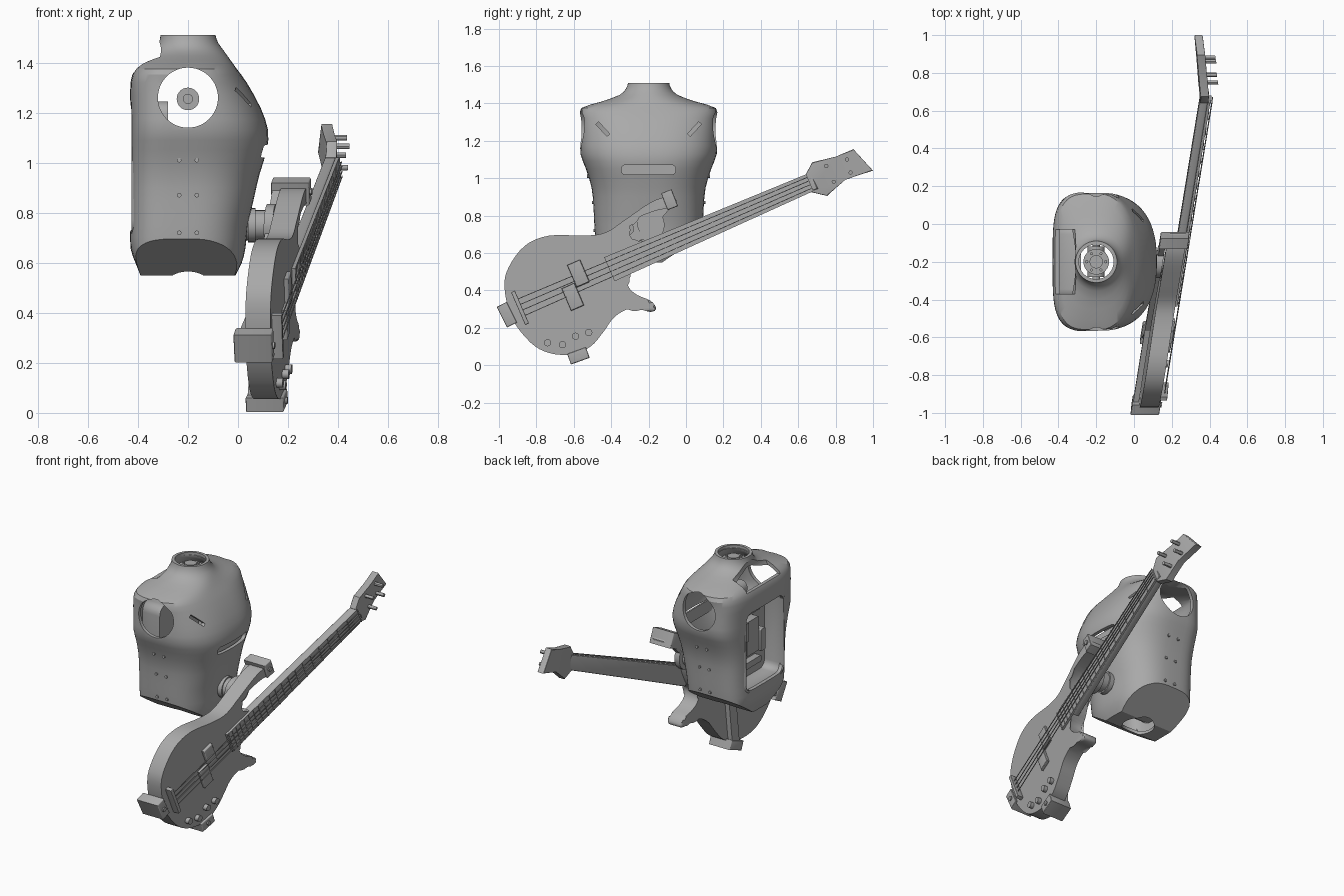
import bpy, bmesh, math
from mathutils import Vector, Matrix

cube = bpy.data.objects.get("Cube")
if cube:
    bpy.data.objects.remove(cube)

mat = bpy.data.materials.new("plain grey")
mat.use_nodes = True
mat.diffuse_color = (0.4, 0.4, 0.4, 1)
mat.node_tree.nodes["Principled BSDF"].inputs["Base Color"].default_value = (0.4, 0.4, 0.4, 1)

# Guitar space is (depth, y, z), sheared so that the face leans against the chest
LEAN = Matrix(((1, 0.15, 0.03, 0.263), (0, 1, 0, 0), (0, 0, 1, 0), (0, 0, 0, 1)))
MID = -0.2  # y of the torso's mirror plane, and x of its shoulder axis


def make(name, bm, matrix=None, angle=30):
    if matrix:
        bm.transform(matrix)
    bmesh.ops.recalc_face_normals(bm, faces=bm.faces)
    me = bpy.data.meshes.new(name)
    bm.to_mesh(me)
    bm.free()
    me.materials.append(mat)
    ob = bpy.data.objects.new(name, me)
    bpy.context.collection.objects.link(ob)
    bpy.ops.object.select_all(action='DESELECT')
    ob.select_set(True)
    bpy.context.view_layer.objects.active = ob
    bpy.ops.object.shade_smooth_by_angle(angle=math.radians(angle))
    return ob


def spline(pts, k, closed):
    pts = [Vector(p) for p in pts]
    n, out = len(pts), []
    for i in range(n if closed else n - 1):
        q = [pts[j % n] if closed else pts[min(max(j, 0), n - 1)] for j in range(i - 1, i + 3)]
        for s in range(k):
            t = s / k
            out.append(q[1] + 0.5 * t * (q[2] - q[0] + t * (2 * q[0] - 5 * q[1] + 4 * q[2] - q[3]
                       + t * (3 * q[1] - q[0] - 3 * q[2] + q[3]))))
    return out if closed else out + [pts[-1]]


def prism(bm, outline, d0, d1, bevel=0):
    rings = [[bm.verts.new((d, p[0], p[1])) for p in outline] for d in (d0, d1)]
    caps = [bm.faces.new(r) for r in rings]
    n = len(outline)
    for i in range(n):
        j = (i + 1) % n
        bm.faces.new((rings[0][i], rings[0][j], rings[1][j], rings[1][i]))
    if bevel:
        edges = list({e for f in caps for e in f.edges})
        bmesh.ops.bevel(bm, geom=edges, offset=bevel, segments=3, profile=0.5, affect='EDGES')
    return caps


def bar(p, q, w0, w1=None):
    p, q = Vector(p), Vector(q)
    n = (q - p).normalized().orthogonal() / 2
    w1 = w1 or w0
    return [p + n * w0, q + n * w1, q - n * w1, p - n * w0]


def rounded(cy, cz, hy, hz, r):
    out = []
    for i, (sy, sz) in enumerate(((1, 1), (-1, 1), (-1, -1), (1, -1))):
        for k in range(6):
            a = math.pi / 2 * (i + k / 5)
            out.append((cy + sy * (hy - r) + r * math.cos(a), cz + sz * (hz - r) + r * math.sin(a)))
    return out


def cyl(bm, c, r, length, axis, seg=32):
    rot = Vector((0, 0, 1)).rotation_difference(Vector(axis)).to_matrix().to_4x4()
    bmesh.ops.create_cone(bm, cap_ends=True, segments=seg, radius1=r, radius2=r, depth=length,
                          matrix=Matrix.Translation(c) @ rot)


# Torso shell: rows of height, back x, front x, half width
rows = spline([(.55, -.39, -.01, .25), (.6, -.41, .015, .27), (.66, -.43, .03, .283),
               (.75, -.43, .04, .29), (.85, -.43, .062, .295), (.95, -.43, .085, .305),
               (1.05, -.43, .115, .335), (1.13, -.43, .12, .365), (1.22, -.43, .09, .365),
               (1.32, -.43, .035, .365), (1.375, -.41, -.005, .36), (1.41, -.37, -.03, .25),
               (1.445, -.335, -.055, .155), (1.48, -.315, -.08, .12), (1.51, -.31, -.09, .11)], 2, False)
SEG = 64
bm = bmesh.new()
rings = []
for z, xb, xf, w in rows:
    neck = min(max((z - 1.37) / 0.07, 0), 1)
    ring = []
    for i in range(SEG):
        a = 2 * math.pi * i / SEG
        c, s = math.cos(a), math.sin(a)
        e = 2 / ((2.5 if c > 0 else 4) * (1 - neck) + 2 * neck)
        reach = xf - MID if c > 0 else MID - xb
        ring.append(bm.verts.new((MID + reach * math.copysign(abs(c) ** e, c),
                                  MID + w * math.copysign(abs(s) ** e, s), z)))
    rings.append(ring)
for lo, hi in zip(rings, rings[1:]):
    for i in range(SEG):
        j = (i + 1) % SEG
        bm.faces.new((lo[i], lo[j], hi[j], hi[i]))
bm.faces.new(rings[0])
bm.faces.new(rings[-1])
# sloping leg faces
for side in (1, -1):
    bmesh.ops.bisect_plane(bm, geom=bm.verts[:] + bm.edges[:] + bm.faces[:], clear_outer=True,
                           plane_co=(0, MID + side * .285, .695), plane_no=(0, side * .14, -.205))
    bmesh.ops.holes_fill(bm, edges=[e for e in bm.edges if e.is_boundary], sides=0)
torso = make("torso_shell", bm)
shell = torso.modifiers.new("wall", 'SOLIDIFY')
shell.thickness, shell.offset = 0.022, -1
bpy.ops.object.modifier_apply(modifier="wall")

# Openings in the shell
cuts = [bmesh.new() for _ in range(8)]
cyl(cuts[0], (MID, MID, 1.26), .12, 1, (0, 1, 0), 48)
cyl(cuts[1], (MID, MID, 1.5), .092, .2, (0, 0, 1), 48)
cyl(cuts[2], (MID, MID, .55), .095, .15, (0, 0, 1), 48)
cyl(cuts[3], (-.4, MID, 1.45), .092, .34, (0, 1, 0), 48)
prism(cuts[4], rounded(MID, 1.045, .145, .025, .02), 0, .3)
prism(cuts[5], rounded(MID, .98, .19, .25, .05), -.6, -.38)
for k, side in ((6, 1), (7, -1)):
    prism(cuts[k], bar((MID + side * .275, 1.295), (MID + side * .215, 1.23), .02), -.15, .3)
for c in cuts:
    cutter = make("cutter", c)
    cutter.hide_render = True
    bpy.context.view_layer.objects.active = torso
    mod = torso.modifiers.new("opening", 'BOOLEAN')
    mod.operation, mod.solver, mod.object = 'DIFFERENCE', 'EXACT', cutter
    bpy.ops.object.modifier_apply(modifier="opening")
    bpy.data.objects.remove(cutter)
bpy.ops.object.select_all(action='DESELECT')
torso.select_set(True)
bpy.ops.object.shade_smooth_by_angle(angle=math.radians(30))

# Back tray, open to the rear, with fittings
bm = bmesh.new()
caps = prism(bm, rounded(MID, .98, .2, .265, .055), -.425, -.28)
bmesh.ops.delete(bm, geom=[caps[0]], context='FACES_ONLY')
tray = make("back_tray", bm)
tray.modifiers.new("wall", 'SOLIDIFY').thickness = 0.012
bm = bmesh.new()
for y, z, hy, hz, d in ((0, 1.0, .06, .11, .05), (.09, 1.06, .02, .06, .07), (-.09, .95, .025, .07, .06),
                        (0, 1.15, .1, .015, .03), (0, .82, .1, .02, .04)):
    prism(bm, rounded(MID + y, z, hy, hz, .008), -.29 - d, -.285)
make("tray_fittings", bm)

# Chest slot backing, shoulder hub and neck flange
bm = bmesh.new()
prism(bm, rounded(MID, 1.045, .16, .04, .02), .06, .07)
make("chest_slot_panel", bm)
bm = bmesh.new()
cyl(bm, (MID, MID, 1.255), .045, .16, (0, 1, 0))
cyl(bm, (MID, MID, 1.255), .02, .18, (0, 1, 0))
make("shoulder_hub", bm)
bm = bmesh.new()
cyl(bm, (MID, MID, 1.46), .068, .02, (0, 0, 1))
cyl(bm, (MID, MID, 1.47), .035, .03, (0, 0, 1))
for k in range(6):
    a = k * math.pi / 3
    cyl(bm, (MID + .05 * math.cos(a), MID + .05 * math.sin(a), 1.472), .008, .012, (0, 0, 1), 8)
make("neck_flange", bm)

# Side bolts
bm = bmesh.new()
for side in (1, -1):
    for z, w in ((1.01, .323), (.87, .297), (.72, .289)):
        for x in (-.235, -.165):
            cyl(bm, (x, MID + side * w, z), .009, .012, (0, 1, 0), 10)
make("side_bolts", bm)

# Guitar body
outline = spline([(-.05, .88), (-.1, .9), (-.19, .87), (-.33, .775), (-.43, .71), (-.54, .693), (-.73, .693),
                  (-.86, .64), (-.95, .52), (-.97, .41), (-.93, .25), (-.83, .12), (-.73, .065),
                  (-.61, .058), (-.51, .1), (-.44, .18), (-.38, .26), (-.29, .305), (-.19, .285),
                  (-.16, .305), (-.19, .345), (-.26, .375), (-.305, .415), (-.315, .47), (-.27, .535),
                  (-.23, .66), (-.29, .66), (-.315, .71), (-.27, .78), (-.165, .825), (-.075, .845)], 4, True)
bm = bmesh.new()
prism(bm, outline, -.1, 0, .014)
make("guitar_body", bm, LEAN)

# Neck, fretboard, frets and strings, placed along the neck line
start, end = Vector((-.41, .513)), Vector((.66, .975))
along = (end - start).normalized()
across = Vector((-along.y, along.x))
length = (end - start).length


def on_neck(s, o=0):
    return start + along * s + across * o


bm = bmesh.new()
prism(bm, bar(on_neck(.12), on_neck(length + .03), .125, .095), -.045, .001, .01)
make("guitar_neck", bm, LEAN)
bm = bmesh.new()
prism(bm, bar(start, end, .14, .098), 0, .014)
make("fretboard", bm, LEAN)
bm = bmesh.new()
for k in range(21):
    s = length + .52 - (length + .52) * 2 ** (-k / 12)
    h = .048 + .02 * s / length
    s = length - s
    h = .068 - .02 * s / length
    prism(bm, bar(on_neck(s, -h), on_neck(s, h), .005), .013, .018)
make("frets", bm, LEAN)
bm = bmesh.new()
for k in (-1.5, -.5, .5, 1.5):
    prism(bm, bar(on_neck(-.52, k * .032), on_neck(length, k * .021), .004), .022, .026)
make("strings", bm, LEAN)

# Headstock, bent back, with tuning pegs
bm = bmesh.new()
prism(bm, [(.64, 1.02), (.675, 1.085), (.8, 1.115), (.895, 1.155), (1.0, 1.04), (.85, .995), (.755, .905),
           (.67, .925)], -.04, .004, .004)
for y, z in ((.75, 1.065), (.86, 1.1), (.88, 1.03), (.79, .98)):
    cyl(bm, (.025, y, z), .011, .07, (1, 0, 0), 12)
for v in bm.verts:
    v.co.x -= .25 * max(v.co.y - .66, 0)
make("headstock", bm, LEAN)

# Pickups, bridge and knobs
bm = bmesh.new()
for y, z in ((-.575, .49), (-.605, .365)):
    c = Vector((y, z))
    prism(bm, bar(c - across * .065, c + across * .065, .075), -.005, .018, .006)
make("pickups", bm, LEAN)
bm = bmesh.new()
prism(bm, bar(on_neck(-.52, -.095), on_neck(-.52, .095), .022), -.005, .04, .003)
make("bridge", bm, LEAN)
bm = bmesh.new()
for p in ((-.74, .12), (-.66, .11), (-.59, .155), (-.52, .175)):
    cyl(bm, (.01, *p), .019, .03, (1, 0, 0), 20)
make("knobs", bm, LEAN)

# Mount that carries the guitar: hub, rear arms and edge clamps
hub = (-.2, .75)
bm = bmesh.new()
cyl(bm, (.09, *hub), .06, .12, (1, 0, 0))
cyl(bm, (.055, *hub), .068, .03, (1, 0, 0))
make("mount_hub", bm)
bm = bmesh.new()
prism(bm, rounded(*hub, .085, .085, .08), -.14, -.105)
for p, q in ((hub, (-.09, .88)), (hub, (-.55, .42)), ((-.55, .42), (-.95, .27)), ((-.55, .42), (-.575, .05))):
    prism(bm, bar(p, q, .06), -.135, -.105)
make("mount_arms", bm, LEAN)
for name, p, q in (("upper_clamp", (-.07, .84), (-.105, .93)), ("rear_clamp", (-.985, .325), (-.93, .215)),
                   ("lower_clamp", (-.625, .032), (-.525, .068))):
    bm = bmesh.new()
    prism(bm, bar(p, q, .06), -.14, .012, .006)
    c = (Vector(p) + Vector(q)) / 2
    cyl(bm, (.012, c.x, c.y), .014, .016, (1, 0, 0), 12)
    make(name, bm, LEAN)
